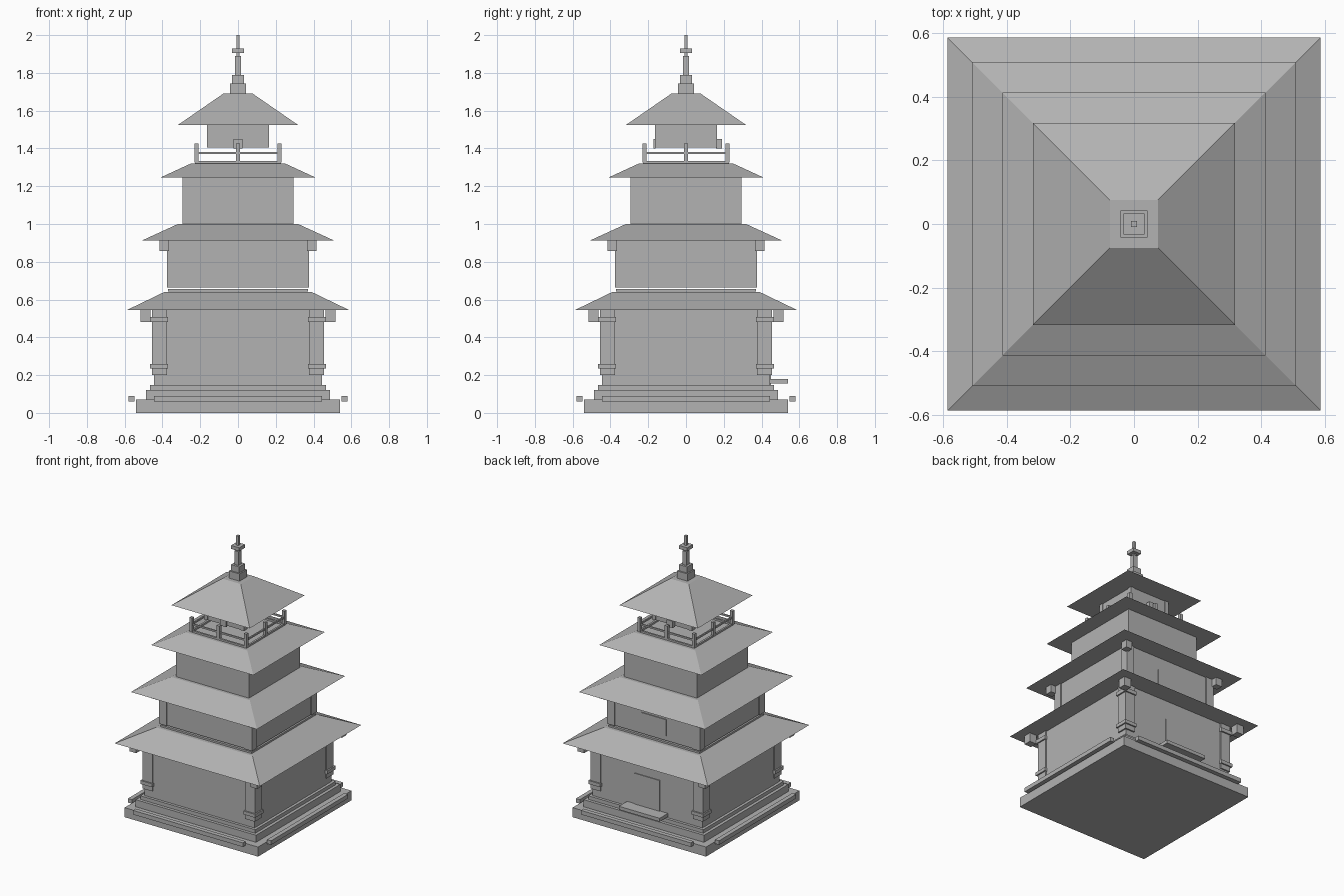
import bpy
import bmesh

cube = bpy.data.objects.get("Cube")
if cube:
    bpy.data.objects.remove(cube, do_unlink=True)

stone = bpy.data.materials.new("plain_grey")
stone.use_nodes = True
GREY = (0.45, 0.45, 0.45, 1)
stone.diffuse_color = GREY
stone.node_tree.nodes["Principled BSDF"].inputs["Base Color"].default_value = GREY


def frustum(bm, low, high, z0, z1, cx=0, cy=0):
    """Four-sided block from half sizes low to high, each (x, y)."""
    rings = []
    for (hx, hy), z in ((low, z0), (high, z1)):
        rings.append([bm.verts.new((cx + sx * hx, cy + sy * hy, z))
                      for sx, sy in ((-1, -1), (1, -1), (1, 1), (-1, 1))])
    a, b = rings
    bm.faces.new(a[::-1])
    bm.faces.new(b)
    for i in range(4):
        j = (i + 1) % 4
        bm.faces.new((a[i], a[j], b[j], b[i]))


def finish(name, bm):
    mesh = bpy.data.meshes.new(name)
    bm.to_mesh(mesh)
    bm.free()
    mesh.materials.append(stone)
    obj = bpy.data.objects.new(name, mesh)
    bpy.context.collection.objects.link(obj)


def block(name, half, z0, z1, top=None):
    """Centred square block, tapered when top is given."""
    bm = bmesh.new()
    top = half if top is None else top
    frustum(bm, (half, half), (top, top), z0, z1)
    finish(name, bm)


def box(name, hx, hy, z0, z1, cx=0, cy=0):
    bm = bmesh.new()
    frustum(bm, (hx, hy), (hx, hy), z0, z1, cx, cy)
    finish(name, bm)


def corners(name, inner, outer, z0, z1):
    """Square blocks at the four corners."""
    bm = bmesh.new()
    c, h = (inner + outer) / 2, (outer - inner) / 2
    for sx in (-1, 1):
        for sy in (-1, 1):
            frustum(bm, (h, h), (h, h), z0, z1, sx * c, sy * c)
    finish(name, bm)


def sides(name, length, thick, dist, z0, z1):
    """Bars running along all four sides, given in half sizes."""
    bm = bmesh.new()
    for s in (-1, 1):
        frustum(bm, (length, thick), (length, thick), z0, z1, 0, s * dist)
        frustum(bm, (thick, length), (thick, length), z0, z1, s * dist, 0)
    finish(name, bm)


# Stepped foundation and the bars around it
block("foundation", 0.54, 0, 0.07)
block("foundation_step", 0.487, 0.07, 0.122)
block("foundation_cap", 0.465, 0.122, 0.148)
sides("foundation_bars", 0.445, 0.016, 0.563, 0.06, 0.09)

# Ground storey
block("ground_wall", 0.445, 0.148, 0.545)
corners("ground_posts", 0.375, 0.455, 0.2, 0.545)
corners("post_lower_bands", 0.37, 0.465, 0.235, 0.26)
corners("post_upper_bands", 0.37, 0.465, 0.48, 0.507)
corners("ground_brackets", 0.462, 0.517, 0.48, 0.545)
box("back_door", 0.1, 0.004, 0.148, 0.405, cy=0.447)
box("back_door_step", 0.165, 0.05, 0.155, 0.18, cy=0.49)
block("ground_roof", 0.587, 0.545, 0.64, 0.39)

# Second storey
block("second_floor_slab", 0.37, 0.643, 0.656)
block("second_wall", 0.368, 0.665, 0.912)
corners("second_posts", 0.315, 0.375, 0.665, 0.912)
corners("second_brackets", 0.365, 0.415, 0.857, 0.912)
box("second_back_panel", 0.1, 0.004, 0.7, 0.82, cy=0.37)
block("second_roof", 0.51, 0.912, 1.0, 0.318)

# Third storey
block("third_wall", 0.295, 1.0, 1.245)
block("third_roof", 0.413, 1.245, 1.32, 0.25)

# Balcony railing
sides("balcony_sill", 0.225, 0.007, 0.22, 1.32, 1.333)
sides("balcony_rail", 0.225, 0.005, 0.22, 1.37, 1.382)
corners("balcony_corner_posts", 0.209, 0.231, 1.325, 1.427)
sides("balcony_middle_posts", 0.011, 0.011, 0.22, 1.325, 1.427)

# Top storey, raised above the balcony
block("top_wall", 0.158, 1.405, 1.525)
corners("top_posts", 0.132, 0.163, 1.405, 1.525)
box("top_front_plate", 0.025, 0.005, 1.4, 1.45, cy=-0.167)
box("top_back_plate", 0.025, 0.015, 1.4, 1.45, cy=0.175)
block("top_roof", 0.317, 1.525, 1.692, 0.075)

# Finial
block("finial_base", 0.043, 1.692, 1.745)
block("finial_collar", 0.033, 1.745, 1.79)
block("finial_stem", 0.017, 1.79, 1.89)
block("finial_plate", 0.033, 1.905, 1.93)
block("finial_spike", 0.009, 1.88, 2.0)
